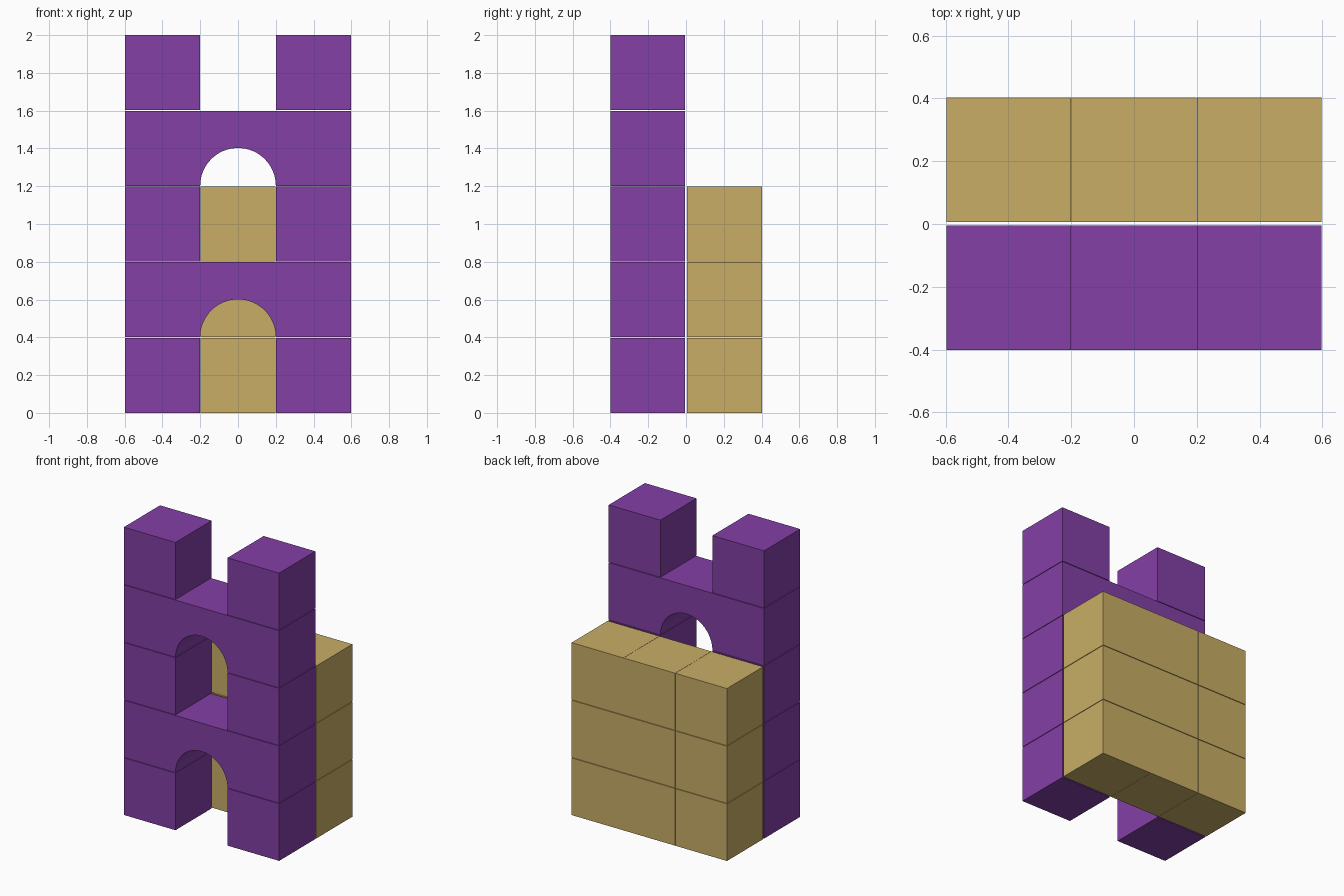
import bpy, bmesh, math

if "Cube" in bpy.data.objects:
    bpy.data.objects.remove(bpy.data.objects["Cube"])

SIZE = 0.397      # block edge
PITCH = 0.4008    # block spacing, leaving a hairline gap
FRONT_Y = (-0.401, -0.004)
BACK_Y = (0.006, 0.403)


def material(name, rgb):
    m = bpy.data.materials.new(name)
    m.diffuse_color = (*rgb, 1.0)
    m.use_nodes = True
    m.node_tree.nodes["Principled BSDF"].inputs["Base Color"].default_value = m.diffuse_color
    return m


purple = material("purple", (0.227, 0.050, 0.381))
tan = material("tan", (0.578, 0.423, 0.133))


def extrude_profile(name, points, ys, mat, smooth=False):
    """Extrude an x-z outline between two y values."""
    bm = bmesh.new()
    face = bm.faces.new([bm.verts.new((x, ys[0], z)) for x, z in points])
    ext = bmesh.ops.extrude_face_region(bm, geom=[face])
    moved = [v for v in ext["geom"] if isinstance(v, bmesh.types.BMVert)]
    bmesh.ops.translate(bm, verts=moved, vec=(0, ys[1] - ys[0], 0))
    bmesh.ops.recalc_face_normals(bm, faces=bm.faces)
    mesh = bpy.data.meshes.new(name)
    bm.to_mesh(mesh)
    bm.free()
    mesh.materials.append(mat)
    if smooth:
        mesh.shade_smooth()
        mesh.set_sharp_from_angle(angle=math.radians(30))
    obj = bpy.data.objects.new(name, mesh)
    bpy.context.collection.objects.link(obj)
    return obj


def block(name, x, z, ys, mat):
    h = SIZE / 2
    extrude_profile(name, [(x - h, z), (x + h, z), (x + h, z + SIZE), (x - h, z + SIZE)], ys, mat)


def arch(name, z):
    """Bridge block with a half-round opening on its underside."""
    r, w, n = 0.2, 0.597, 32
    pts = [(-w, z), (-w, z + SIZE), (w, z + SIZE), (w, z)]
    pts += [(r * math.cos(math.pi * i / n), z + r * math.sin(math.pi * i / n)) for i in range(n + 1)]
    extrude_profile(name, pts, FRONT_Y, purple, smooth=True)


# Front gate: pairs of pillar blocks alternating with arches
for row in range(5):
    z = row * PITCH
    if row % 2:
        arch(f"gate_arch_{row}", z)
    else:
        for side, x in (("left", -0.3985), ("right", 0.3985)):
            block(f"pillar_{side}_{row}", x, z, FRONT_Y, purple)

# Back wall: three by three blocks
for row in range(3):
    for col in range(3):
        block(f"wall_block_{row}_{col}", (col - 1) * 0.3985, row * PITCH, BACK_Y, tan)
